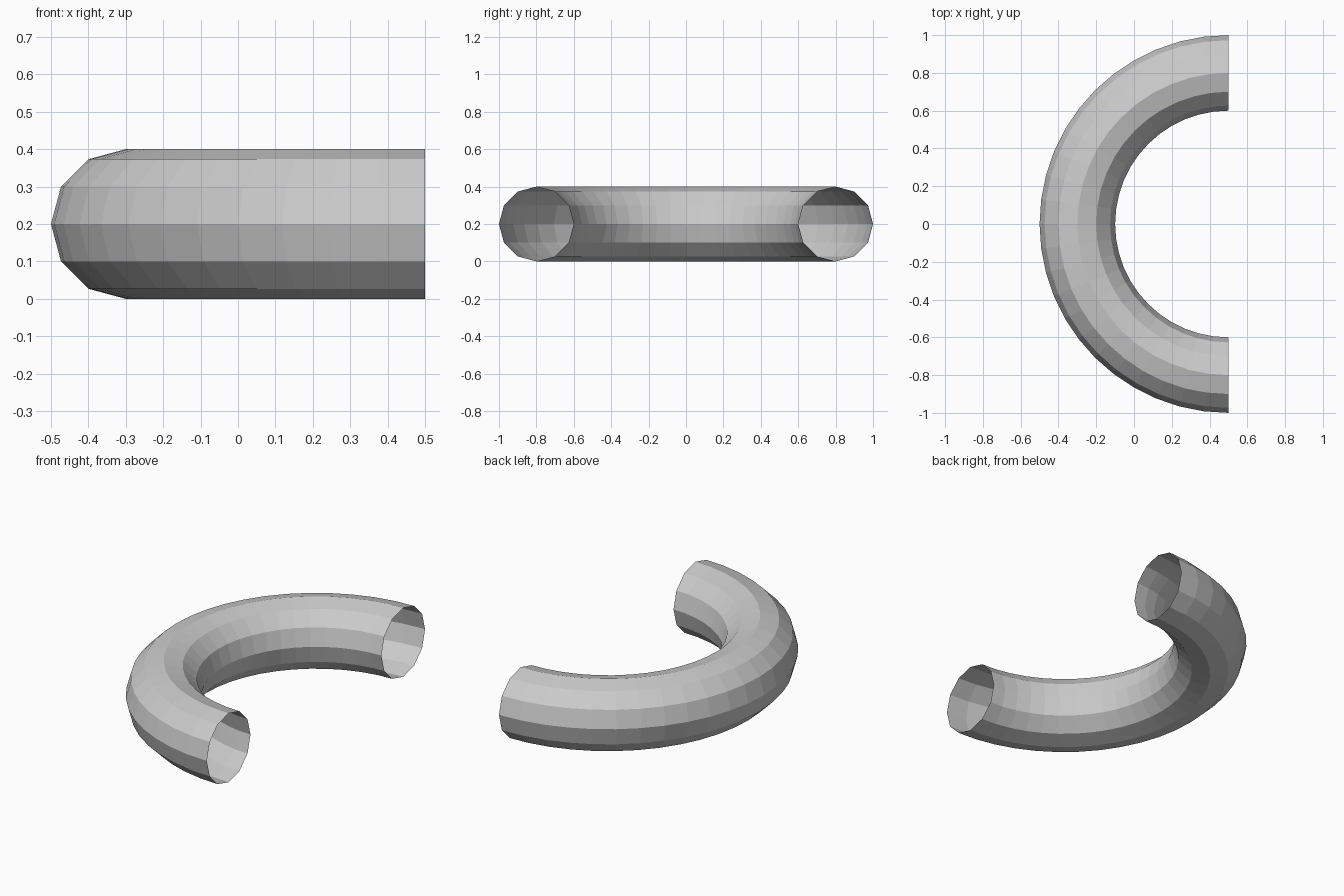
import bpy, bmesh
from math import pi, cos, sin
from mathutils import Matrix, Vector

if "Cube" in bpy.data.objects:
    bpy.data.objects.remove(bpy.data.objects["Cube"])

RING, TUBE = 0.8, 0.2      # bend radius and pipe radius
SIDES, STEPS = 12, 24      # pipe sides and segments along the half turn
CENTRE = Vector((0.5, 0, TUBE))

bm = bmesh.new()

# Round pipe profile at the back end
profile = []
for i in range(SIDES):
    a = 2 * pi * i / SIDES
    profile.append(bm.verts.new(CENTRE + Vector((0, RING + TUBE * cos(a), TUBE * sin(a)))))
edges = [bm.edges.new((profile[i], profile[(i + 1) % SIDES])) for i in range(SIDES)]

# Sweep it half a turn round to the front end, leaving both ends open
bmesh.ops.spin(bm, geom=profile + edges, cent=CENTRE, axis=(0, 0, 1),
               angle=pi, steps=STEPS, use_duplicate=False)
bmesh.ops.recalc_face_normals(bm, faces=bm.faces)

# Make sure the bend goes towards -x and the skin faces outwards
if min(v.co.x for v in bm.verts) > 0:
    bmesh.ops.rotate(bm, verts=bm.verts, cent=CENTRE, matrix=Matrix.Rotation(pi, 3, 'Z'))
bm.normal_update()
top = max(bm.faces, key=lambda f: f.calc_center_median().z)
if top.normal.z < 0:
    bmesh.ops.reverse_faces(bm, faces=bm.faces)

mesh = bpy.data.meshes.new("curved_pipe")
bm.to_mesh(mesh)
bm.free()
pipe = bpy.data.objects.new("curved_pipe", mesh)
bpy.context.collection.objects.link(pipe)
